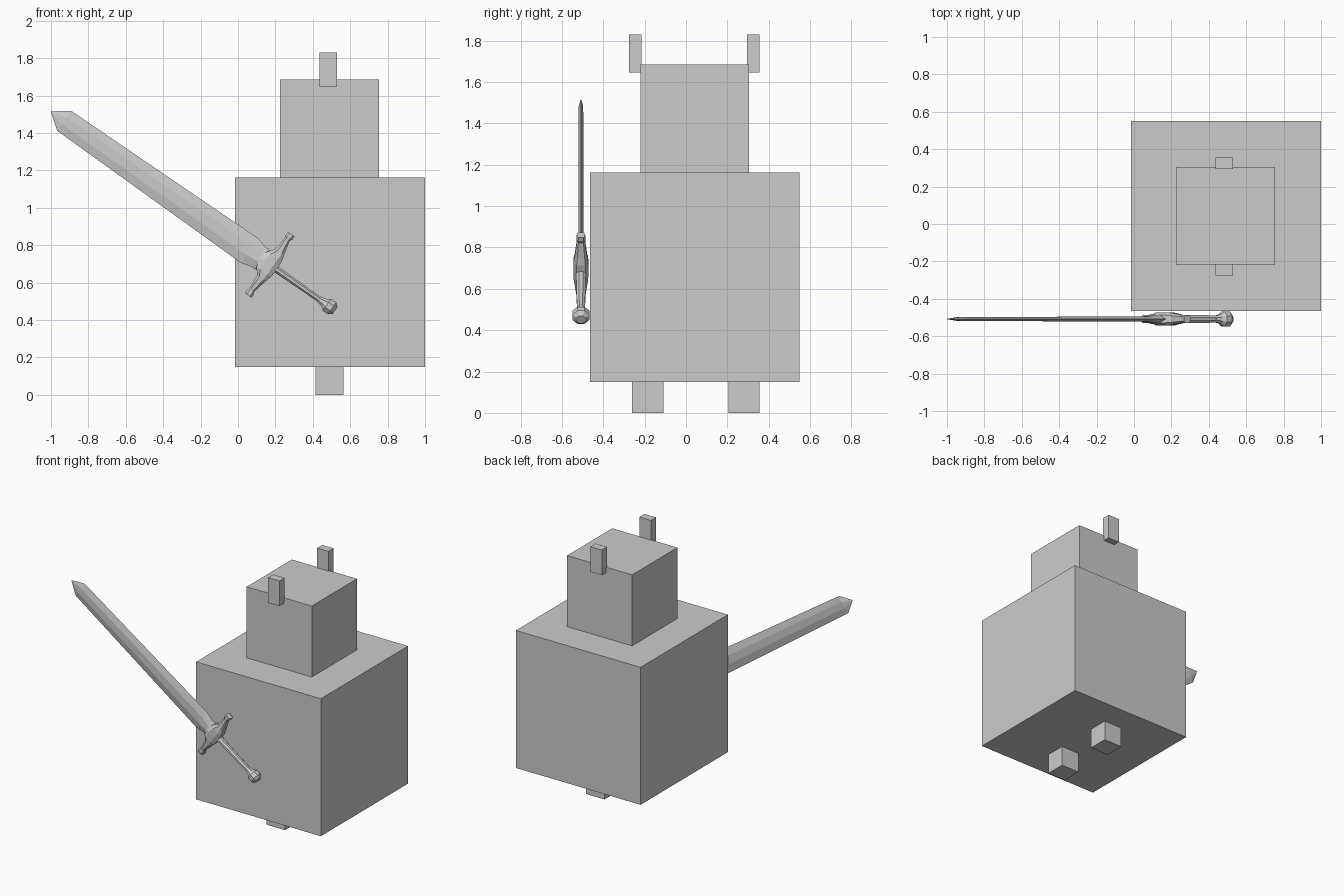
import bpy, bmesh, math
from mathutils import Matrix, Vector

if "Cube" in bpy.data.objects:
    bpy.data.objects.remove(bpy.data.objects["Cube"])


def box(name, lo, hi):
    bm = bmesh.new()
    bmesh.ops.create_cube(bm, size=1)
    for v in bm.verts:
        v.co = Vector([lo[i] + (v.co[i] + 0.5) * (hi[i] - lo[i]) for i in range(3)])
    finish(bm, name)


def finish(bm, name, matrix=None):
    bmesh.ops.recalc_face_normals(bm, faces=bm.faces)
    mesh = bpy.data.meshes.new(name)
    bm.to_mesh(mesh)
    bm.free()
    obj = bpy.data.objects.new(name, mesh)
    bpy.context.collection.objects.link(obj)
    if matrix:
        obj.matrix_world = matrix
    return obj


def loft(name, rings, matrix):
    """Skin a row of equal-sized rings and cap both ends."""
    bm = bmesh.new()
    loops = [[bm.verts.new(p) for p in ring] for ring in rings]
    n = len(loops[0])
    for a, b in zip(loops, loops[1:]):
        for i in range(n):
            j = (i + 1) % n
            bm.faces.new((a[i], a[j], b[j], b[i]))
    bm.faces.new(loops[0])
    bm.faces.new(loops[-1])
    bmesh.ops.remove_doubles(bm, verts=bm.verts, dist=0.0002)
    return finish(bm, name, matrix)


# Blocky figure
box("body", (-0.015, -0.465, 0.15), (1.0, 0.55, 1.162))
box("head", (0.225, -0.22, 1.16), (0.755, 0.305, 1.685))
for side, leg_y, ear_y in (("near", -0.26, -0.275), ("far", 0.205, 0.295)):
    box(side + "_leg", (0.415, leg_y, 0), (0.565, leg_y + 0.15, 0.152))
    box(side + "_ear", (0.437, ear_y, 1.645), (0.53, ear_y + 0.06, 1.83))

# Sword frame: local x runs to the tip, local z across the blade
sword = Matrix.Translation((0.185, -0.508, 0.685)) @ Matrix.Rotation(math.radians(-145), 4, 'Y')

# Blade: flattened hexagon sections (along, half width, half thickness)
blade = [(0.02, 0.05, 0.022), (0.075, 0.066, 0.022), (0.09, 0.064, 0.02),
         (0.15, 0.08, 0.014), (0.19, 0.08, 0.013), (1.36, 0.065, 0.011), (1.447, 0.001, 0.001)]
loft("blade", [[(u, 0, w), (u, t, w * 0.35), (u, t, -w * 0.35),
                (u, 0, -w), (u, -t, -w * 0.35), (u, -t, w * 0.35)]
               for u, w, t in blade], sword)

# Cross guard: chamfered sections (across, back edge, front edge, half thickness)
half = [(0.0, -0.028, 0.085, 0.036), (0.05, -0.024, 0.07, 0.035),
        (0.085, -0.014, 0.042, 0.03), (0.165, 0.004, 0.035, 0.02),
        (0.182, -0.004, 0.042, 0.022), (0.2, -0.002, 0.04, 0.02)]
guard = [(-v, a, b, t) for v, a, b, t in reversed(half[1:])] + half
loft("cross_guard", [[(a, -t * 0.6, v), (a + (b - a) * 0.25, -t, v), (b - (b - a) * 0.25, -t, v),
                      (b, -t * 0.6, v), (b, t * 0.6, v), (b - (b - a) * 0.25, t, v),
                      (a + (b - a) * 0.25, t, v), (a, t * 0.6, v)]
                     for v, a, b, t in guard], sword)


def turned(name, profile, depth):
    loft(name, [[(u, r * depth * math.cos(math.tau * (i + 0.5) / 8),
                  r * math.sin(math.tau * (i + 0.5) / 8)) for i in range(8)]
                for u, r in profile], sword)


# Grip and faceted pommel
turned("grip", [(-0.01, 0.02), (-0.15, 0.018), (-0.32, 0.016)], 1.3)
turned("pommel", [(-0.30, 0.017), (-0.335, 0.026), (-0.355, 0.042),
                  (-0.388, 0.042), (-0.408, 0.024)], 1.05)
